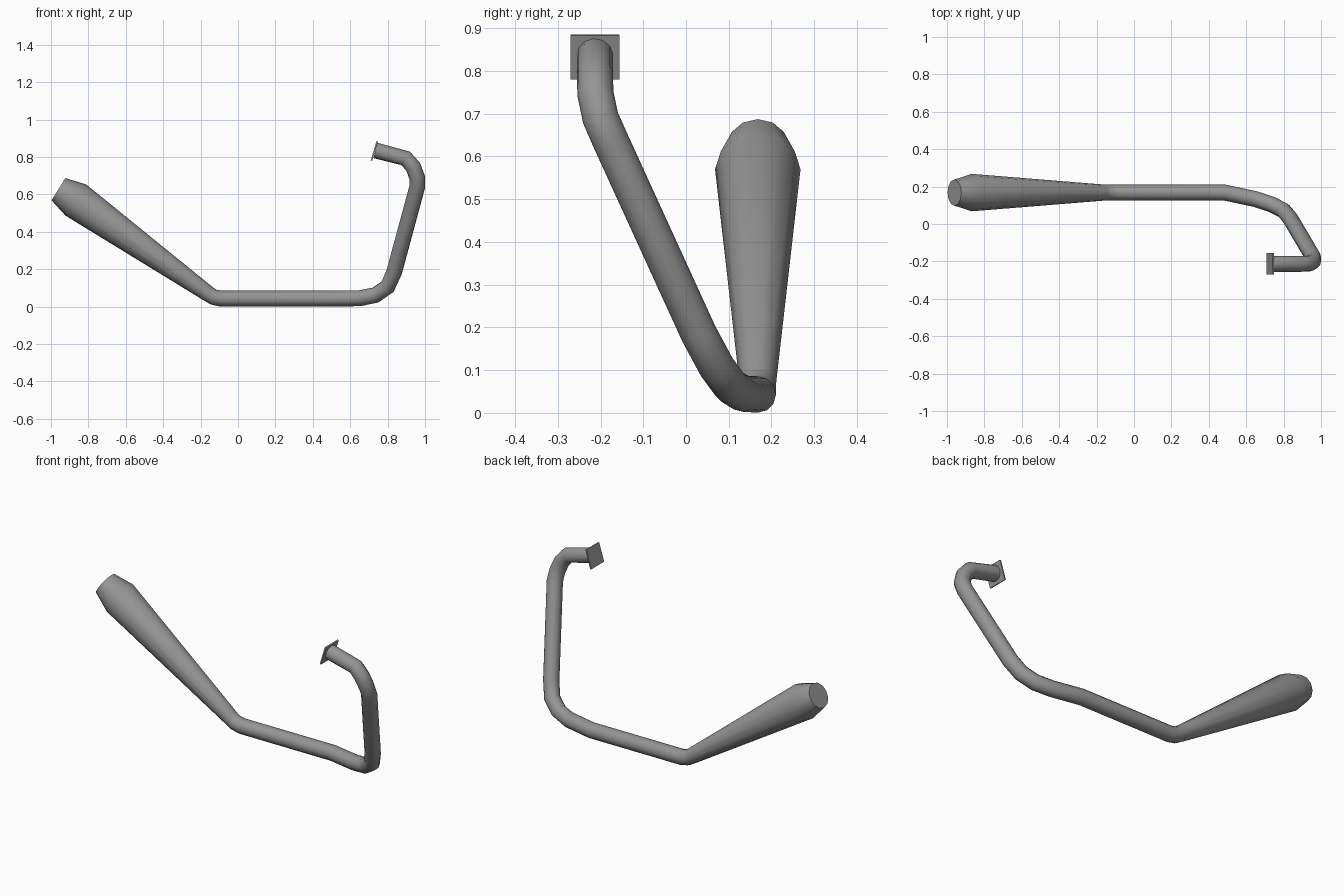
import bpy, bmesh, math
from mathutils import Vector, Matrix

if "Cube" in bpy.data.objects:
    bpy.data.objects.remove(bpy.data.objects["Cube"], do_unlink=True)

steel = bpy.data.materials.new("grey_steel")
steel.use_nodes = True
steel.diffuse_color = (0.3, 0.3, 0.3, 1)
steel.node_tree.nodes["Principled BSDF"].inputs["Base Color"].default_value = (0.3, 0.3, 0.3, 1)

SIDES = 12
PIPE_R = 0.0425


def finish(name, bm):
    bmesh.ops.recalc_face_normals(bm, faces=bm.faces)
    mesh = bpy.data.meshes.new(name)
    bm.to_mesh(mesh)
    bm.free()
    mesh.materials.append(steel)
    obj = bpy.data.objects.new(name, mesh)
    bpy.context.collection.objects.link(obj)
    return obj


def tube(name, stations):
    """Sweep a ring along (point, radius) stations, carrying its frame along."""
    bm = bmesh.new()
    pts = [Vector(p) for p, r in stations]
    rings, side = [], Vector((0, 1, 0))
    for i, (p, r) in enumerate(stations):
        ahead = (pts[min(i + 1, len(pts) - 1)] - pts[i]).normalized()
        behind = (pts[i] - pts[max(i - 1, 0)]).normalized()
        tangent = (ahead + behind).normalized()
        side = (side - tangent * side.dot(tangent)).normalized()
        up = tangent.cross(side)
        angles = [math.tau * k / SIDES for k in range(SIDES)]
        rings.append([bm.verts.new(pts[i] + r * (math.cos(a) * side + math.sin(a) * up))
                      for a in angles])
    for a, b in zip(rings, rings[1:]):
        for k in range(SIDES):
            n = (k + 1) % SIDES
            bm.faces.new((a[k], a[n], b[n], b[k]))
    bm.faces.new(rings[0])
    bm.faces.new(rings[-1])
    obj = finish(name, bm)
    bpy.ops.object.select_all(action='DESELECT')
    obj.select_set(True)
    bpy.context.view_layer.objects.active = obj
    bpy.ops.object.shade_smooth_by_angle(angle=math.radians(35))
    return obj


# Bent header pipe, from the silencer joint round to the flange
path = [(-0.165, 0.168, 0.073), (-0.13, 0.168, 0.051), (-0.09, 0.168, 0.043),
        (0.485, 0.168, 0.043), (0.65, 0.133, 0.045), (0.735, 0.105, 0.062),
        (0.80, 0.072, 0.107), (0.835, 0.03, 0.185), (0.958, -0.178, 0.64),
        (0.958, -0.2, 0.69), (0.937, -0.212, 0.747), (0.897, -0.213, 0.793),
        (0.735, -0.213, 0.835)]
tube("header_pipe", [(p, PIPE_R) for p in path])

# Flaring silencer with a short tapered, closed tip
tube("silencer", [((-0.155, 0.168, 0.066), PIPE_R),
                  ((-0.867, 0.168, 0.57), 0.1),
                  ((-0.96, 0.168, 0.628), 0.07)])

# Square mounting flange, tilted to face along the pipe end
bm = bmesh.new()
bmesh.ops.create_cube(bm, size=1)
bm.transform(Matrix.Translation((0.729, -0.213, 0.833))
             @ Matrix.Rotation(math.radians(17), 4, 'Y')
             @ Matrix.Diagonal((0.008, 0.115, 0.108, 1)))
finish("mounting_flange", bm)
